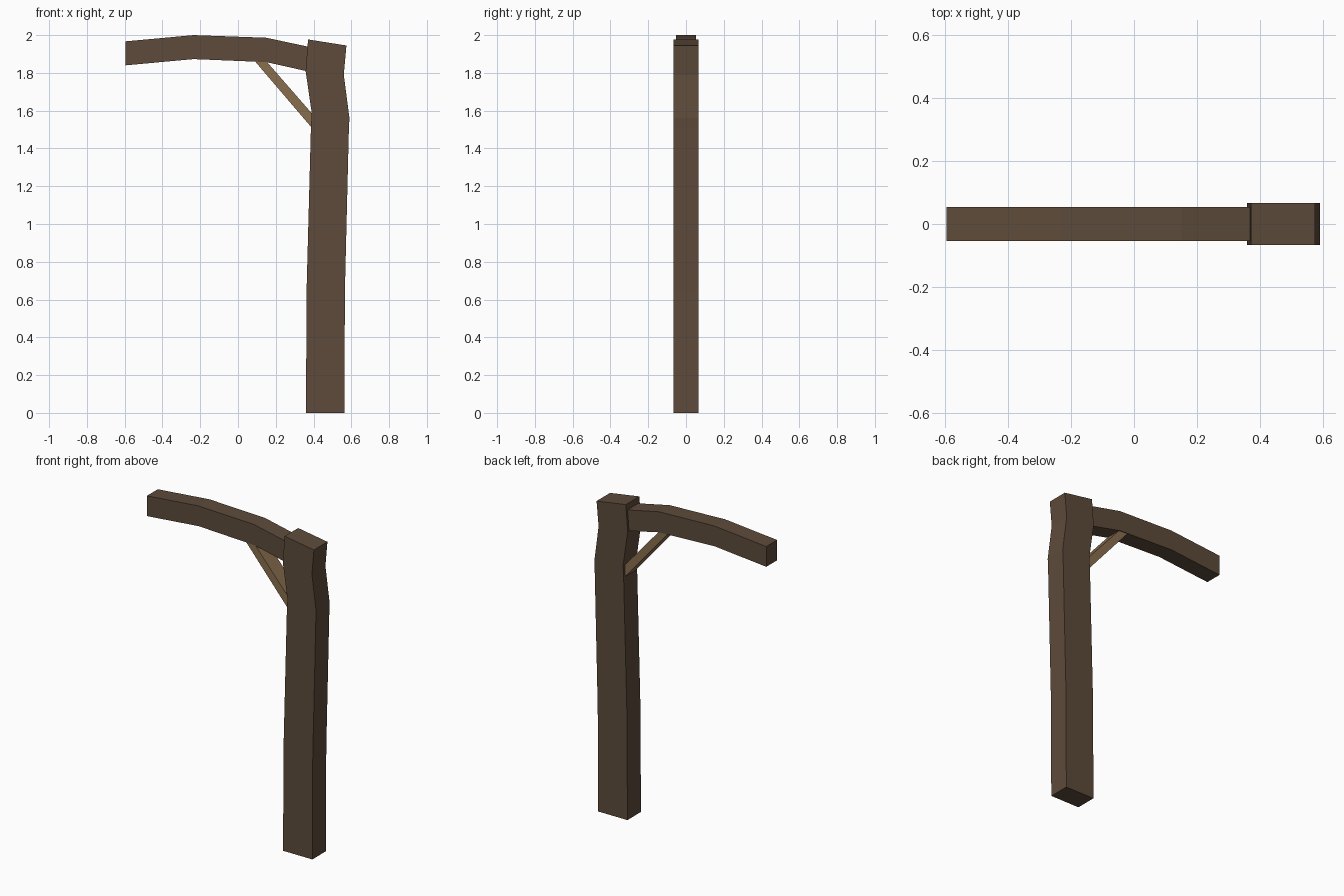
import bpy, bmesh

if "Cube" in bpy.data.objects:
    bpy.data.objects.remove(bpy.data.objects["Cube"])


def material(name, rgb):
    m = bpy.data.materials.new(name)
    m.diffuse_color = (*rgb, 1)
    m.use_nodes = True
    m.node_tree.nodes["Principled BSDF"].inputs["Base Color"].default_value = m.diffuse_color
    return m


def timber(name, sections, half_width, mat):
    """Loft a rectangular timber through pairs of (x, z) edge points."""
    bm = bmesh.new()
    rings = []
    for (ax, az), (bx, bz) in sections:
        w = half_width
        rings.append([bm.verts.new(p) for p in
                      ((ax, -w, az), (bx, -w, bz), (bx, w, bz), (ax, w, az))])
    for r, s in zip(rings, rings[1:]):
        for i in range(4):
            j = (i + 1) % 4
            bm.faces.new((r[i], r[j], s[j], s[i]))
    bm.faces.new(rings[0][::-1])
    bm.faces.new(rings[-1])
    bmesh.ops.recalc_face_normals(bm, faces=bm.faces)
    me = bpy.data.meshes.new(name)
    bm.to_mesh(me)
    bm.free()
    me.materials.append(mat)
    ob = bpy.data.objects.new(name, me)
    bpy.context.collection.objects.link(ob)
    return ob


dark_wood = material("dark_wood", (0.110, 0.070, 0.043))
light_wood = material("light_wood", (0.250, 0.155, 0.076))

# Upright post, slightly crooked near the top
timber("post", [((0.36, 0), (0.563, 0)),
                ((0.363, 0.65), (0.566, 0.65)),
                ((0.386, 1.51), (0.587, 1.505)),
                ((0.39, 1.59), (0.59, 1.56)),
                ((0.358, 1.81), (0.56, 1.79)),
                ((0.371, 1.977), (0.574, 1.945))], 0.067, dark_wood)

# Bowed arm, its end buried in the post
timber("arm", [((-0.595, 1.84), (-0.595, 1.967)),
               ((-0.235, 1.873), (-0.235, 2.0)),
               ((0.15, 1.857), (0.15, 1.986)),
               ((0.45, 1.79), (0.45, 1.922))], 0.054, dark_wood)

# Diagonal brace between the arm and the post
timber("brace", [((0.055, 1.902), (0.115, 1.902)),
                 ((0.42, 1.475), (0.42, 1.552))], 0.05, light_wood)
